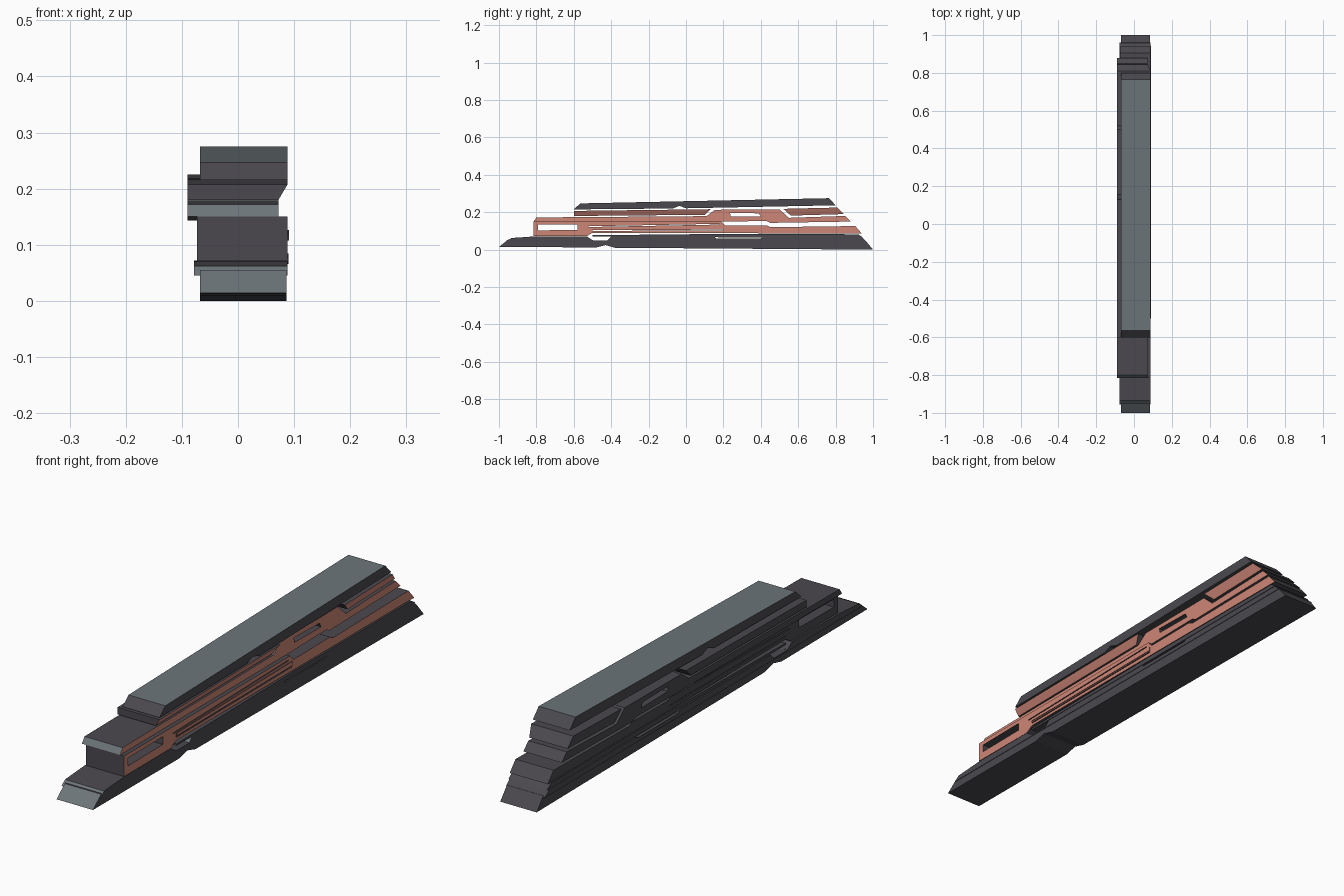
import bpy, bmesh
from mathutils import Vector

cube = bpy.data.objects.get("Cube")
if cube:
    bpy.data.objects.remove(cube, do_unlink=True)


def material(name, rgb):
    m = bpy.data.materials.new(name)
    m.use_nodes = True
    m.diffuse_color = (*rgb, 1)
    m.node_tree.nodes["Principled BSDF"].inputs["Base Color"].default_value = (*rgb, 1)
    return m


MATS = [material("charcoal", (.07, .066, .076)),
        material("blue_grey", (.15, .178, .19)),
        material("salmon", (.62, .24, .185))]


def layer(name, outline, left, right, rule, holes=(), lean=0):
    """Extrude a (y, z) outline across x; lean tucks in the lower right edge."""
    bm = bmesh.new()
    edges = []
    for loop in (outline, *holes):
        vs = [bm.verts.new((left, y, z)) for y, z in loop]
        edges += [bm.edges.new((a, b)) for a, b in zip(vs, vs[1:] + vs[:1])]
    bmesh.ops.triangle_fill(bm, edges=edges, use_beauty=True)
    ext = bmesh.ops.extrude_face_region(bm, geom=bm.faces[:])
    verts = [g for g in ext["geom"] if isinstance(g, bmesh.types.BMVert)]
    bmesh.ops.translate(bm, verts=verts, vec=Vector((right - left, 0, 0)))
    if lean:
        middle = sum(p[1] for p in outline) / len(outline)
        for v in verts:
            if v.co.z < middle:
                v.co.x -= lean
    bmesh.ops.recalc_face_normals(bm, faces=bm.faces[:])
    for f in bm.faces:
        f.material_index = rule(f.normal)
    me = bpy.data.meshes.new(name)
    bm.to_mesh(me)
    bm.free()
    for m in MATS:
        me.materials.append(m)
    ob = bpy.data.objects.new(name, me)
    bpy.context.scene.collection.objects.link(ob)
    return ob


# Colour rules by face direction
def plain(n):
    return 0


def light_top(n):
    return 1 if n.z > .9 else 0


def light_nose(n):
    return 1 if n.y < -.4 and n.z > .3 else 0


def salmon_side(n):
    return 2 if n.x > .5 else light_nose(n)


# Roof slab with a small notch underneath
layer("roof_slab", [(-.6, .215), (-.565, .247), (.765, .275), (.8, .237),
                    (.0, .221), (-.035, .234), (-.07, .22)],
      -.068, .088, light_top)

# Leaning strips below the roof
layer("upper_strip", [(-.6, .18), (-.6, .207), (.13, .216), (.1, .186)],
      -.09, .088, salmon_side, lean=.016)
layer("rear_upper_strip", [(.56, .182), (.52, .218), (.81, .225), (.845, .19)],
      -.09, .088, salmon_side, lean=.016)

# Upper body, shifted towards the right side, with a narrow window
layer("upper_body", [(-.815, .15), (-.8, .172), (.11, .179), (.155, .213), (.5, .215),
                     (.55, .17), (.85, .18), (.88, .15), (.45, .143), (.43, .153), (.2, .15)],
      -.09, .072, salmon_side,
      holes=[[(.24, .178), (.235, .197), (.39, .194), (.4, .176)]])

# Lower body with front window and thin slots
layer("lower_body", [(-.815, .072), (-.815, .15), (.19, .15), (.21, .128), (.43, .13),
                     (.45, .12), (.905, .126), (.94, .086), (-.5, .09), (-.53, .072)],
      -.073, .088, salmon_side,
      holes=[[(-.79, .103), (-.79, .133), (-.58, .135), (-.58, .105)],
             [(-.52, .121), (.18, .134), (.18, .138), (-.52, .125)],
             [(-.5, .1), (.2, .103), (.2, .107), (-.5, .104)]])
layer("body_rib", [(-.5, .108), (-.5, .118), (.2, .126), (.2, .11)],
      -.07, .091, salmon_side)

# Stepped base
layer("base_cap", [(-.5, .07), (-.5, .077), (.2, .084), (.92, .082), (.945, .066), (.2, .066)],
      -.073, .09, plain)
layer("base_strip", [(-.955, .045), (-.935, .062), (-.82, .07), (-.53, .071), (-.5, .05),
                     (-.42, .05), (-.4, .07), (.15, .072), (.16, .06), (.4, .06), (.42, .068),
                     (.94, .066), (.962, .045)],
      -.078, .088, light_nose)
layer("base_keel", [(-1, .014), (-.95, .055), (-.51, .055), (-.49, .048), (.2, .05), (.96, .048),
                    (1, 0), (-.38, .01), (-.43, .024), (-.48, .012)],
      -.068, .086, light_nose)
